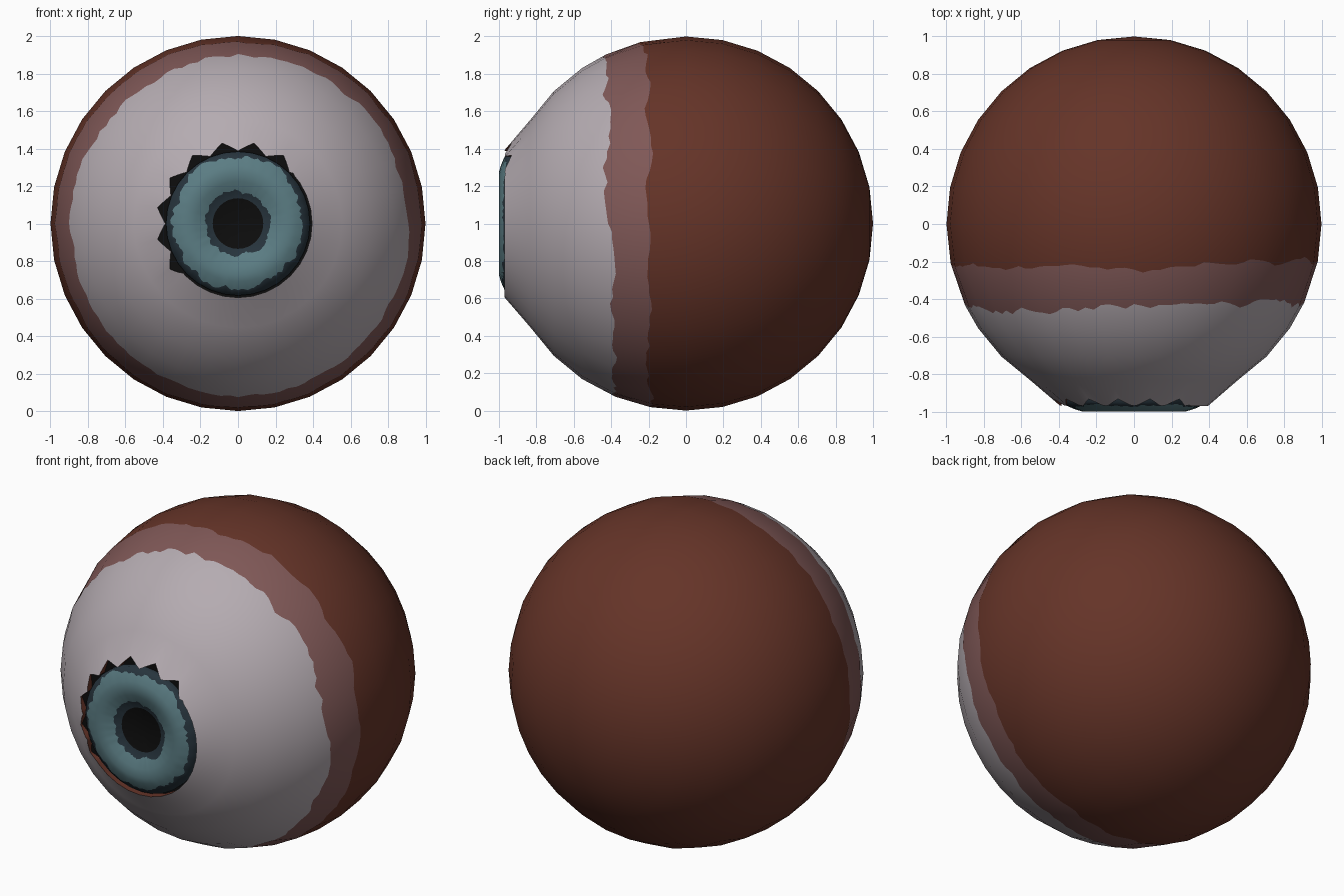
import bpy, bmesh, math, random
from mathutils import Vector

if "Cube" in bpy.data.objects:
    bpy.data.objects.remove(bpy.data.objects["Cube"])

random.seed(4)
TAU = 2 * math.pi
SEGS = 128


def material(name, rgb):
    m = bpy.data.materials.new(name)
    m.diffuse_color = (*rgb, 1)
    m.use_nodes = True
    m.node_tree.nodes["Principled BSDF"].inputs["Base Color"].default_value = m.diffuse_color
    return m


brown = material("dark brown", (0.130, 0.034, 0.021))
mauve = material("dusky mauve", (0.215, 0.098, 0.095))
white = material("greyish white", (0.46, 0.41, 0.44))
teal = material("teal", (0.105, 0.205, 0.230))
navy = material("dark slate blue", (0.020, 0.034, 0.046))
black = material("black", (0.004, 0.004, 0.004))


def lathe(name, rings, mats, bands, normal=None):
    """Spin rings about the y axis; each ring gives (radius, y) for a step."""
    me = bpy.data.meshes.new(name)
    bm = bmesh.new()
    grid = []
    for ring in rings:
        row = []
        for j in range(SEGS):
            a = TAU * j / SEGS
            r, y = ring(j) if callable(ring) else ring
            # keep the points on a 32-sided outline
            s = TAU / 32
            r *= math.cos(s / 2) / math.cos(a % s - s / 2) if j % 4 else 1
            row.append(bm.verts.new((r * math.cos(a), y, 1 + r * math.sin(a))))
        grid.append(row)
    for i, band in enumerate(bands):
        for j in range(SEGS):
            k = (j + 1) % SEGS
            f = bm.faces.new((grid[i][j], grid[i + 1][j], grid[i + 1][k], grid[i][k]))
            f.material_index = band
            f.smooth = True
    bmesh.ops.remove_doubles(bm, verts=bm.verts, dist=1e-5)
    bm.to_mesh(me)
    bm.free()
    for m in mats:
        me.materials.append(m)
    if normal:
        me.normals_split_custom_set_from_vertices([normal(v.co) for v in me.vertices])
    ob = bpy.data.objects.new(name, me)
    bpy.context.collection.objects.link(ob)
    return ob


def ragged(amount):
    """Irregular offset for each step: random walk that pulls back to zero."""
    out, v = [], 0
    for j in range(SEGS):
        v = v * 0.75 + random.uniform(-amount, amount)
        out.append(v * min(1, (SEGS - j) / 8))
    return out


def on_ball(y):
    return math.sqrt(max(0, 1 - y * y)), y


# ragged colour borders on the ball
n1, n2 = ragged(0.015), ragged(0.018)


def back_border(j):
    a = TAU * j / SEGS
    return on_ball(-0.205 - 0.025 * math.sin(a) + 0.015 * math.cos(a)
                   + 0.015 * math.sin(3 * a) + n1[j])


def front_border(j):
    a = TAU * j / SEGS
    return on_ball(-0.425 - 0.035 * math.sin(a) + 0.025 * math.cos(a) + n2[j])


# toothed rim of the opening, torn along the top and left
def rim(j):
    a = 360 * j / SEGS
    r = 0.395
    if 40 < a < 220:
        t = abs(((a - 78.75) / 22.5 + 0.5) % 1 - 0.5) * 2
        r = 0.437 - 0.05 * t
    return r, -0.97 + max(0, r - 0.395) * 0.87


def ball_normal(co):
    n = (co - Vector((0, 0, 1))).normalized()
    if co.y < -0.9:  # steeper lip round the iris
        n = (n + Vector((n.x, 0, n.z)) * 0.7).normalized()
    return n


step = math.pi / 16
rings = [rim] + [(math.sin(k * step), -math.cos(k * step)) for k in (3, 4, 5)]
rings += [front_border, back_border]
rings += [(math.sin(k * step), -math.cos(k * step)) for k in range(8, 16)] + [(0, 1)]
lathe("eyeball", rings, [white, mauve, brown], [0] * 4 + [1] + [2] * 9, ball_normal)

# inner wall of the opening and dark floor behind the iris
lathe("opening_wall", [lambda j: (rim(j)[0], -0.915), rim], [brown], [0])
lathe("opening_floor", [(0, -0.92), lambda j: (rim(j)[0], -0.92)], [black], [0])

# iris: raised ring dipping to the pupil, dark ragged edges
n3, n4 = ragged(0.007), ragged(0.013)
lathe("iris", [(0, -0.945), (0.135, -0.95),
               lambda j: (0.172 + n3[j], -0.968 - n3[j] * 0.3),
               (0.225, -0.99), (0.275, -1.0), (0.31, -0.99),
               lambda j: (0.347 + n4[j], -0.975 + n4[j] * 0.55),
               (0.384, -0.95), (0.384, -0.92)],
      [black, navy, teal], [0, 1, 2, 2, 2, 2, 1, 1])
